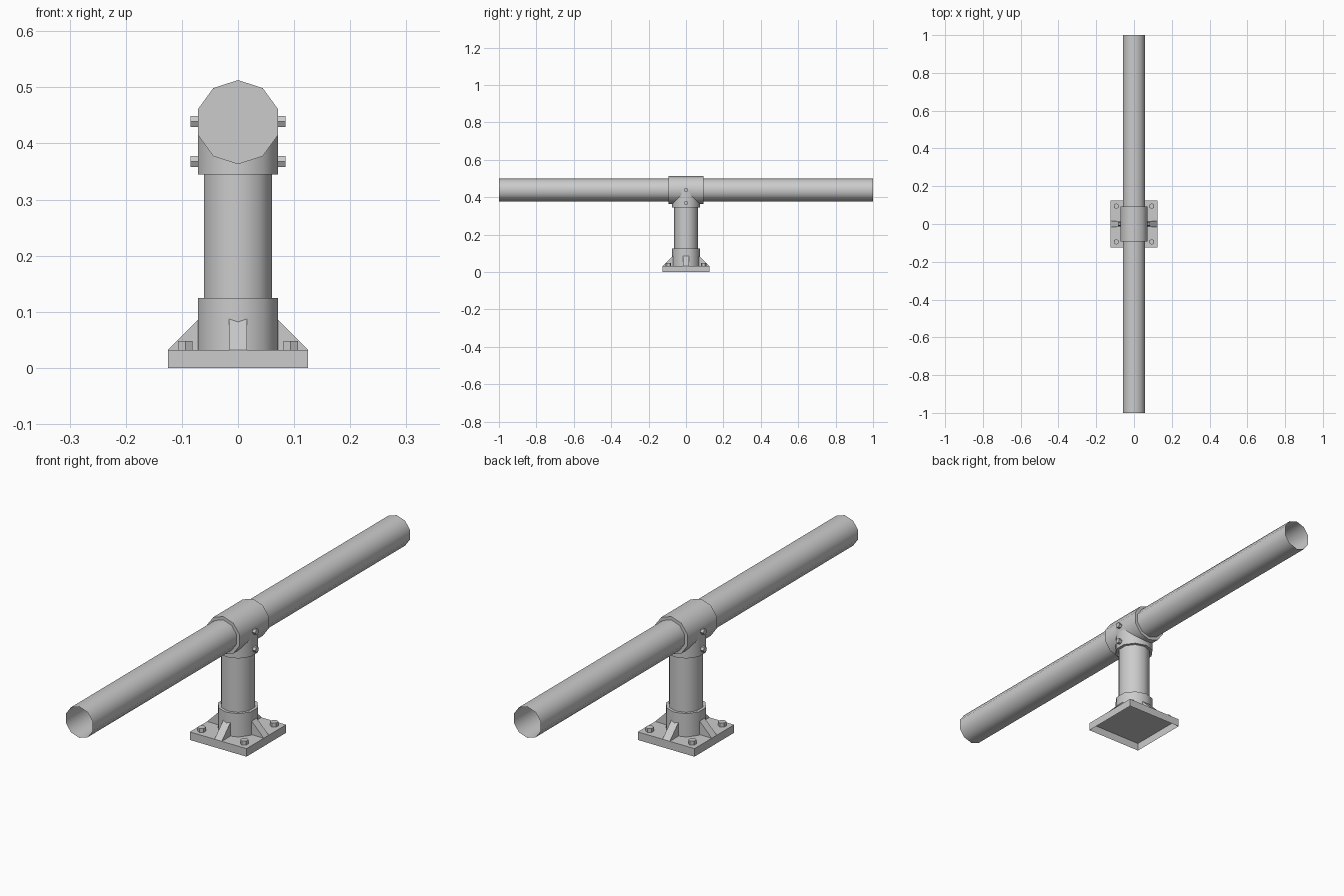
import bpy, bmesh, math
from mathutils import Matrix

if "Cube" in bpy.data.objects:
    bpy.data.objects.remove(bpy.data.objects["Cube"])

RAIL_Z = 0.438


def cylinder(name, r, depth, loc, rot=(0, 0, 0), sides=10, fill='NGON', smooth=True):
    bpy.ops.mesh.primitive_cylinder_add(vertices=sides, radius=r, depth=depth,
                                        location=loc, rotation=rot, end_fill_type=fill)
    ob = bpy.context.object
    ob.name = name
    if smooth:
        bpy.ops.object.shade_smooth_by_angle(angle=math.radians(40))
    return ob


def upright(name, r, z0, z1, **kw):
    return cylinder(name, r, z1 - z0, (0, 0, (z0 + z1) / 2), **kw)


def mesh_object(name, bm):
    bmesh.ops.recalc_face_normals(bm, faces=bm.faces[:])
    me = bpy.data.meshes.new(name)
    bm.to_mesh(me)
    bm.free()
    ob = bpy.data.objects.new(name, me)
    bpy.context.collection.objects.link(ob)
    return ob


# base plate, a shallow box open underneath
bm = bmesh.new()
bmesh.ops.create_cube(bm, size=1, matrix=Matrix.Translation((0, 0, 0.016))
                      @ Matrix.Diagonal((0.25, 0.25, 0.032, 1)))
bottom = [f for f in bm.faces if f.calc_center_median().z < 0.001]
bmesh.ops.delete(bm, geom=bottom, context='FACES_ONLY')
mesh_object("base_plate", bm)

# upright post with base collar and top socket
upright("base_collar", 0.075, 0.032, 0.125)
upright("post", 0.0635, 0.033, RAIL_Z)
upright("top_socket", 0.075, 0.345, RAIL_Z)

# horizontal rail (open tube) and the sleeve that holds it
along_y = (math.pi / 2, 0, 0)
cylinder("rail", 0.062, 2.0, (0, 0, RAIL_Z), along_y, fill='NOTHING')
cylinder("rail_sleeve", 0.075, 0.186, (0, 0, RAIL_Z), along_y)

# four triangular gussets around the collar
for i in range(4):
    bm = bmesh.new()
    profile = [(0.06, 0.032), (0.125, 0.032), (0.06, 0.097)]
    face = bm.faces.new([bm.verts.new((x, -0.016, z)) for x, z in profile])
    ext = bmesh.ops.extrude_face_region(bm, geom=[face])
    moved = [v for v in ext["geom"] if isinstance(v, bmesh.types.BMVert)]
    bmesh.ops.translate(bm, vec=(0, 0.032, 0), verts=moved)
    bmesh.ops.rotate(bm, cent=(0, 0, 0), verts=bm.verts[:],
                     matrix=Matrix.Rotation(i * math.pi / 2, 3, 'Z'))
    mesh_object(f"gusset_{i + 1}", bm)

# hex anchor bolts on the plate corners, hex clamp bolts on the socket sides
for s in (-1, 1):
    for t in (-1, 1):
        cylinder("anchor_bolt", 0.015, 0.016, (s * 0.094, t * 0.094, 0.04),
                 sides=6, smooth=False)
    for z in (0.439, 0.368):
        cylinder("clamp_bolt", 0.0112, 0.014, (s * 0.0775, 0, z),
                 (0, math.pi / 2, 0), sides=6, smooth=False)
